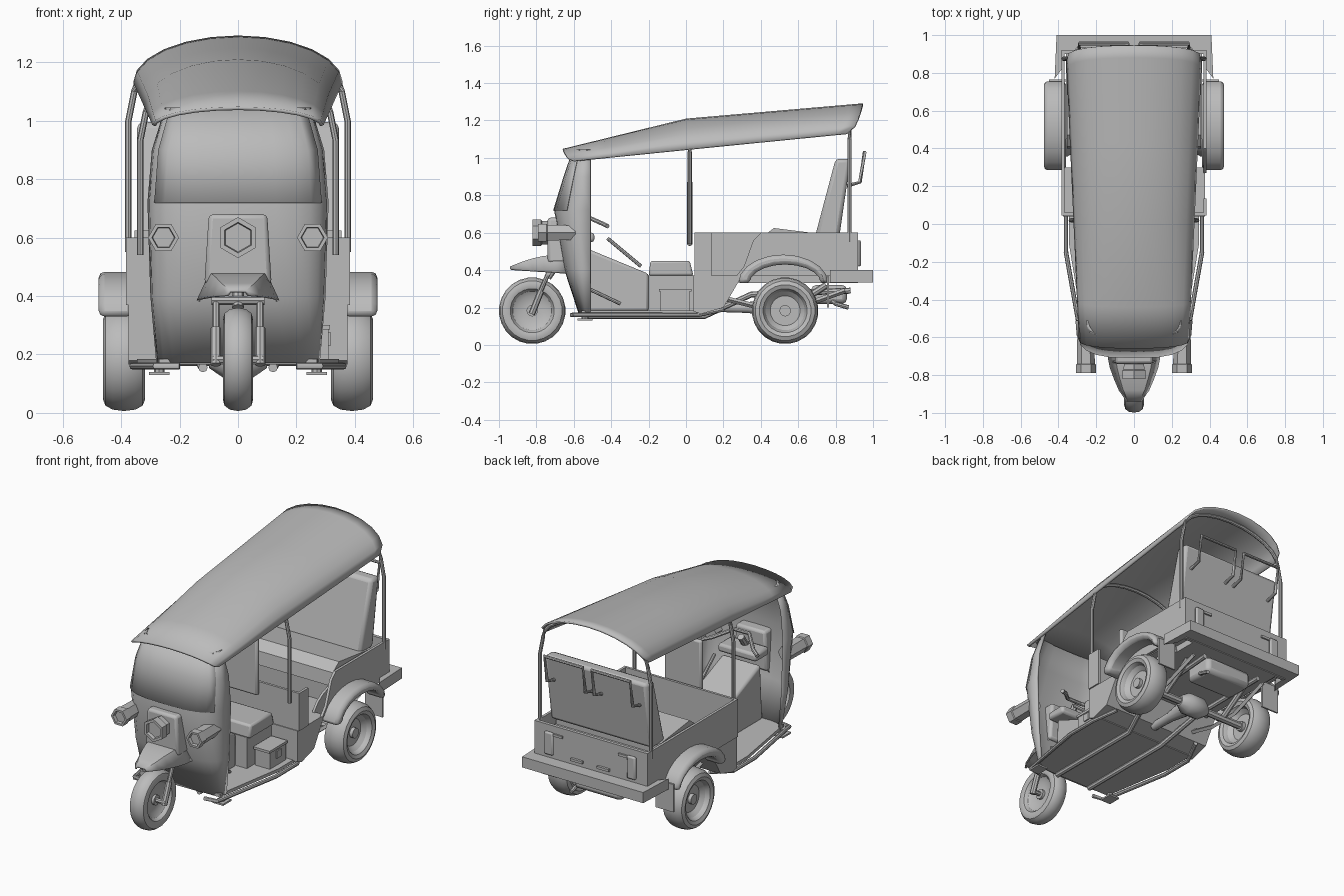
import bpy, bmesh, math
from mathutils import Vector

if "Cube" in bpy.data.objects:
    bpy.data.objects.remove(bpy.data.objects["Cube"])

grey = bpy.data.materials.new("plain grey")
grey.use_nodes = True
grey.diffuse_color = (.5, .5, .5, 1)
grey.node_tree.nodes["Principled BSDF"].inputs["Base Color"].default_value = grey.diffuse_color

SIDES = (("left", 1), ("right", -1))
TUB_HALF, TUB_FRONT, TUB_BACK, TUB_SILL, TUB_TOP = .375, .045, .92, .37, .6
WHEEL_RADIUS, RIM_RADIUS, AXLE_HEIGHT = .178, .1, .183
FRONT_AXLE, REAR_AXLE = -.822, .53


def finish(name, bm, bevel=0, solid=0):
    bmesh.ops.recalc_face_normals(bm, faces=bm.faces)
    mesh = bpy.data.meshes.new(name)
    bm.to_mesh(mesh)
    bm.free()
    obj = bpy.data.objects.new(name, mesh)
    bpy.context.collection.objects.link(obj)
    mesh.materials.append(grey)
    if solid:
        mod = obj.modifiers.new("thickness", "SOLIDIFY")
        mod.thickness, mod.offset = solid, -1
    if bevel:
        mod = obj.modifiers.new("rounding", "BEVEL")
        mod.width, mod.segments, mod.limit_method = bevel, 2, "ANGLE"
    bpy.ops.object.select_all(action="DESELECT")
    obj.select_set(True)
    bpy.context.view_layer.objects.active = obj
    bpy.ops.object.shade_smooth_by_angle(angle=math.radians(35))


def loft(name, rings, closed=True, loop=False, **kw):
    bm = bmesh.new()
    rows = [[bm.verts.new(p) for p in ring] for ring in rings]
    count = len(rows[0])
    following = rows[1:] + rows[:1] if loop else rows[1:]
    for a, b in zip(rows, following):
        for i in range(count if closed else count - 1):
            j = (i + 1) % count
            bm.faces.new((a[i], a[j], b[j], b[i]))
    if closed and not loop:
        bm.faces.new(rows[0])
        bm.faces.new(rows[-1])
    finish(name, bm, **kw)


def side_profile(name, points, x0, x1, **kw):
    loft(name, [[(x, y, z) for y, z in points] for x in (x0, x1)], **kw)


def plan_profile(name, points, z0, z1, **kw):
    loft(name, [[(x, y, z) for x, y in points] for z in (z0, z1)], **kw)


def box(name, x, half, y0, y1, z0, z1, **kw):
    side_profile(name, [(y0, z0), (y1, z0), (y1, z1), (y0, z1)], x - half, x + half, **kw)


def tube(name, points, radius=.01, sides=8):
    points = [Vector(p) for p in points]
    rings = []
    for before, here, after in zip(points[:1] + points, points, points[1:] + points[-1:]):
        along = (after - before).normalized()
        helper = Vector((0, 1, 0)) if abs(along.z) > .9 else Vector((0, 0, 1))
        u = along.cross(helper).normalized()
        v = along.cross(u)
        angles = [math.tau * k / sides for k in range(sides)]
        rings.append([here + radius * (u * math.cos(t) + v * math.sin(t)) for t in angles])
    loft(name, rings)


def lathe(name, profile, centre, axis, sides=24, turn=.5, **kw):
    # Each profile point is (offset along the axis, radius)
    rings = []
    for offset, radius in profile:
        angles = [math.tau * (k + turn) / sides for k in range(sides)]
        spokes = [(radius * math.sin(t), radius * math.cos(t)) for t in angles]
        rings.append([Vector(centre) + Vector((offset, a, b) if axis == "x" else (a, offset, b))
                      for a, b in spokes])
    loft(name, rings, **kw)


def arch(power=1, steps=12):
    # Unit half oval from +x over the top to -x; a lower power is squarer
    angles = [math.pi * k / steps for k in range(steps + 1)]
    return [(math.copysign(abs(math.cos(t)) ** power, math.cos(t)), abs(math.sin(t)) ** power) for t in angles]


def mirrored(points):
    return points + [(-x, y) for x, y in reversed(points)]


# Roof shell, widening and rising towards the back
roof = []
for y in (-.6, -.4, 0, .4, .8, .86):
    half = .32 + .045 * y
    eave = 1.045 + .1 * y
    crown = 1.21 + y * (.27 if y < 0 else .095)
    roof.append([(x * half, y * (1 + .1 * h ** .5), eave + (crown - eave) * h) for x, h in arch()])
loft("roof", roof, closed=False, solid=.012)

# Cab front shell and windscreen: rows of (height, half width, front y)
levels = [(.17, .28, -.575), (.4, .3, -.65), (.72, .31, -.705), (.9, .295, -.65), (1.045, .25, -.6)]
CAB_BACK = -.51


def cab(rows, points, grow=0):
    return [[(x * (half + grow), CAB_BACK + (front - grow - CAB_BACK) * h, z) for x, h in points]
            for z, half, front in rows]


loft("cab_shell", cab(levels, arch(.65)), closed=False, solid=.012)
loft("windscreen", cab(levels[2:], arch(.65)[2:-2], .005), closed=False, solid=.004)

# Headlamp housing and six-sided lamps
loft("lamp_housing", [[(-half, -.74, z), (half, -.74, z), (half, -.62, z), (-half, -.62, z)]
                      for z, half in ((.44, .115), (.68, .1))], bevel=.015)
lamp = [(.02, .7), (0, .75), (0, 1), (.045, 1), (.05, .9), (.2, .85)]
for name, x, y, radius, turn in (("centre", 0, -.82, .07, 0), ("left", .255, -.79, .053, .5),
                                 ("right", -.255, -.79, .053, .5)):
    lathe(name + "_headlamp", [(o, radius * f) for o, f in lamp], (x, y, TUB_TOP), "y", 6, turn)

# Front mudguard, flared over the wheel
guard = []
for step in range(6):
    u = step / 5
    half, low, high = .04 + .1 * min(1, 1.4 * u) ** .7, .405 - .02 * u, .42 + .06 * math.sin(2 * u)
    guard.append([(-half, .3 * u - .94, low), (-half * .7, .3 * u - .94, high),
                  (half * .7, .3 * u - .94, high), (half, .3 * u - .94, low)])
loft("front_mudguard", guard, closed=False, solid=.01)

# Wheels: an oval tyre section around a dished rim
middle, depth = (WHEEL_RADIUS + RIM_RADIUS) / 2, (WHEEL_RADIUS - RIM_RADIUS) / 2
oval = [(x, h * s) for s in (1, -1) for x, h in arch(.9, 6)[::s][:-1]]
dish = [(.5, .02), (.5, .03), (.2, .03), (.2, .08), (.6, RIM_RADIUS + .01)]
dish += [(-o, r) for o, r in reversed(dish)]
for name, x, y, half in (("front", 0, FRONT_AXLE, .052), ("rear_left", .39, REAR_AXLE, .072),
                         ("rear_right", -.39, REAR_AXLE, .072)):
    spot = (x, y, AXLE_HEIGHT)
    lathe(name + "_tyre", [(o * half, middle + r * depth) for o, r in oval], spot, "x", loop=True)
    lathe(name + "_rim", [(o * half, r) for o, r in dish], spot, "x")

# Front fork, rear axle and drive
tube("front_axle", [(-.085, FRONT_AXLE, AXLE_HEIGHT), (.085, FRONT_AXLE, AXLE_HEIGHT)], .014)
tube("fork_yoke", [(-.09, -.735, .385), (.09, -.735, .385)], .015)
tube("steering_column", [(0, -.74, .36), (0, -.53, .66)], .02)
tube("rear_axle", [(-.36, REAR_AXLE, AXLE_HEIGHT), (.36, REAR_AXLE, AXLE_HEIGHT)], .022)
lathe("differential", [(-.1, .03), (-.05, .065), (.05, .065), (.1, .03)], (0, REAR_AXLE, AXLE_HEIGHT), "x", 12)
lathe("drive_cone", [(-.35, .025), (-.2, .03), (0, .06)], (0, REAR_AXLE, .2), "y", 12)
box("silencer", 0, .16, .67, .86, .22, .32, bevel=.025)
tube("exhaust_pipe", [(.1, .75, .26), (.17, .8, .22), (.17, .87, .2)], .012)

# Floor
plan_profile("floor", mirrored([(.27, -.56), (.345, -.1), (.345, .1)]), .165, .185)

# Engine tunnel and driver's seat
side_profile("engine_tunnel", [(-.56, .18), (-.2, .18), (-.2, .38), (-.54, .52)], -.13, .13, bevel=.015)
box("seat_base", 0, .2, -.2, .04, .18, .375)
side_profile("driver_cushion", [(-.2, TUB_SILL), (-.19, .45), (.02, .45), (.04, TUB_SILL)], -.22, .22, bevel=.012)
box("driver_backrest", 0, .125, .005, .035, .53, .88, bevel=.012)

# Battery box on the left step
box("battery_box", .26, .05, -.135, .02, .185, .285)
box("battery_lid", .26, .055, -.145, .03, .285, .3)
box("battery_catch", .31, .008, -.075, -.035, .23, .275)

# Driver controls
grip = [(.19, -.42, .635), (.14, -.45, .65), (.05, -.54, .69)]
tube("handlebar", grip + [(-x, y, z) for x, y, z in reversed(grip)], .012)
box("dashboard", 0, .13, -.62, -.49, .55, .6, bevel=.015)
tube("gear_lever", [(.1, -.42, .57), (.1, -.24, .42)])
tube("brake_pedal", [(.19, -.52, .3), (.19, -.35, .22)])

# Rear tub: one full side wall, and one with a doorway
side_profile("tub_lower", [(.04, .18), (.08, .165), (.2, .2), (.3, TUB_SILL), (.04, TUB_SILL)], -TUB_HALF, TUB_HALF)
box("tub_floor", 0, .31, .28, .91, .33, TUB_SILL)
box("tub_front", 0, TUB_HALF, TUB_FRONT, .06, TUB_SILL, TUB_TOP)
box("tub_back", 0, TUB_HALF, .9, TUB_BACK, .33, TUB_TOP)
box("right_tub_side", -TUB_HALF, .008, TUB_FRONT, TUB_BACK, TUB_SILL, TUB_TOP)
box("left_tub_corner", TUB_HALF, .008, TUB_FRONT, .135, TUB_SILL, TUB_TOP)
side_profile("left_tub_side", [(.27, TUB_SILL), (.31, .42), (.36, .56), (.4, TUB_TOP),
                               (TUB_BACK, TUB_TOP), (TUB_BACK, TUB_SILL)], TUB_HALF - .008, TUB_HALF + .008)

# Passenger seat
box("seat_box", 0, .36, .45, .9, TUB_SILL, .52)
side_profile("passenger_cushion", [(.4, .5), (.41, .58), (.47, .625), (.75, .59), (.75, .5)], -.355, .355)
side_profile("passenger_backrest", [(.69, .58), (.8, .995), (.88, .995), (.82, .58)], -.345, .345, bevel=.02)

# Roof hoops with their posts
for name, y, half, foot, eave, rise in (("middle_hoop", .02, .315, .54, 1.03, .15), ("rear_hoop", .875, .355, .55, 1.1, .165)):
    bow = [(x * half, y, eave + rise * h) for x, h in arch()]
    post = half + .02
    tube(name, [(post, y, foot), (post, y, eave - .1)] + bow + [(-post, y, eave - .1), (-post, y, foot)], .011)

# Rear mudguard outline
outer = [(.52 + .24 * c, .33 + .153 * h) for c, h in arch(1, 10)]
inner = [(.53 + .19 * c, .33 + .1 * h) for c, h in reversed(arch(1, 10))]

# Parts repeated on both sides
for side, s in SIDES:
    def pipe(name, points, radius=.01, sides=8):
        tube(side + name, [(s * x, y, z) for x, y, z in points], radius, sides)

    pipe("_fork_lower", [(.076, -.825, .165), (.076, -.775, .29)], .018)
    pipe("_fork_upper", [(.076, -.785, .27), (.076, -.72, .42)], .012)
    pipe("_side_rail", [(.2, -.61, .16), (.28, -.6, .16), (.36, -.15, .16), (.36, .06, .16), (.3, .2, .19)], .012)
    pipe("_chassis_rail", [(.12, -.55, .155), (.12, .1, .155), (.18, .35, .27), (.2, .88, .29)], .016)
    pipe("_leaf_spring", [(.26, .2, .25), (.26, .4, .2), (.26, .6, .2), (.26, .85, .29)], .014, 4)
    pipe("_damper", [(.22, .55, .19), (.22, .75, .32)], .018)
    pipe("_footpeg_stem", [(.27, -.54, .135), (.27, -.54, .17)], .018)
    box(side + "_footpeg", s * .27, .035, -.58, -.5, .13, .14)
    pipe("_grab_handle", [(.03, .86, .85), (.03, .93, .87), (.03, .955, 1.03),
                          (.29, .955, 1.03), (.29, .93, .87), (.29, .86, .85)])
    side_profile(side + "_rear_mudguard", outer + inner, s * .36, s * .477, bevel=.02)
    side_profile(side + "_inner_arch", outer, s * .3, s * .315)
    box(side + "_mud_flap", s * .39, .06, .755, .765, .2, TUB_SILL)
    box(side + "_rear_lamp", s * .28, .03, .915, .935, .42, .56, bevel=.015)
    box(side + "_tail_handle", s * .09, .04, TUB_BACK, .935, .425, .44)
    box(side + "_tail_hinge", s * .22, .03, TUB_BACK, .93, .54, .555)

# Rear bumper shelf with wrapped ends
plan_profile("rear_bumper", mirrored([(.41, 1), (.42, .77), (.375, .83), (.37, .9)]), .335, .4)
